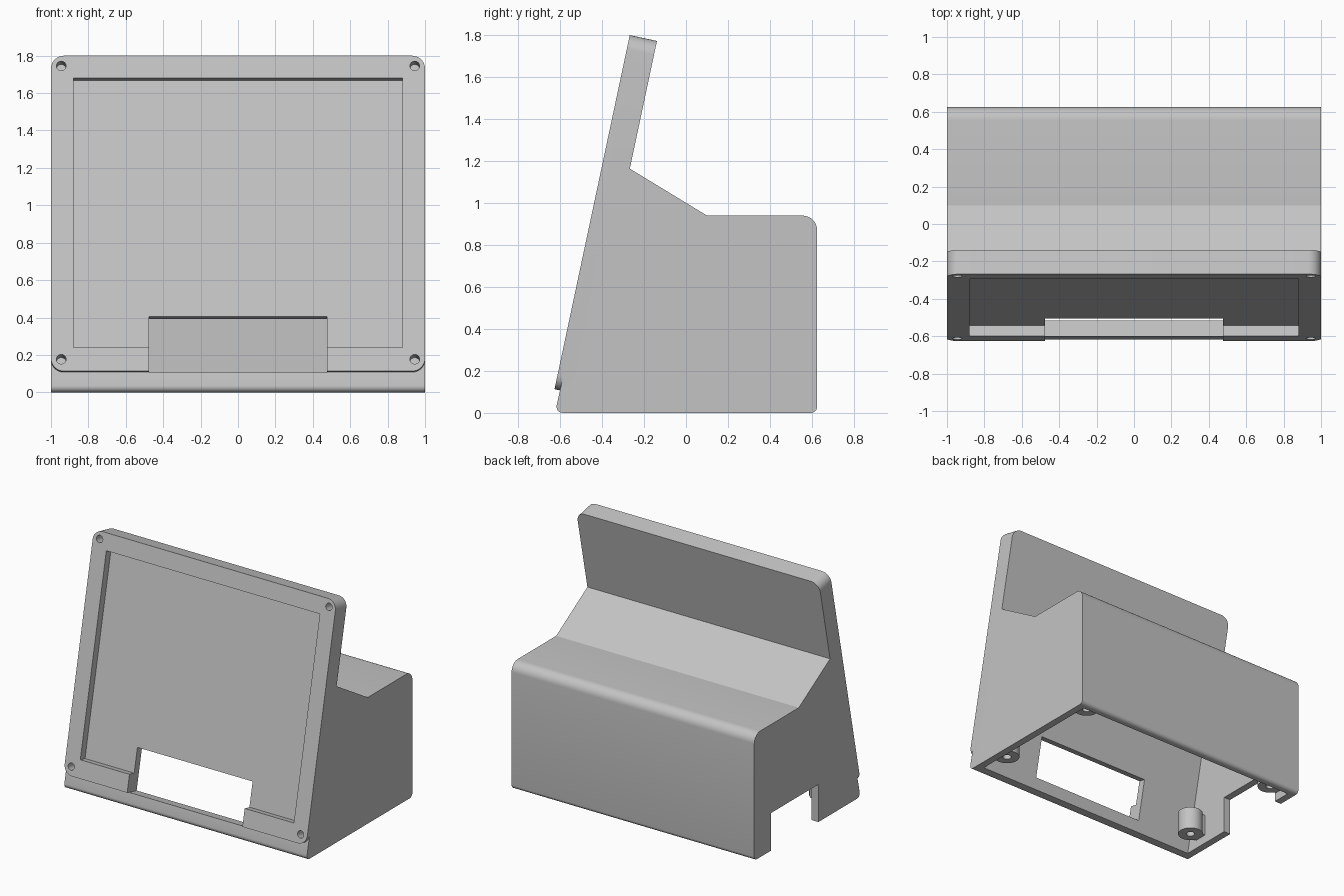
import bpy, bmesh, math
from mathutils import Matrix

if "Cube" in bpy.data.objects:
    bpy.data.objects.remove(bpy.data.objects["Cube"], do_unlink=True)

grey = bpy.data.materials.new("matte grey")
grey.use_nodes = True
colour = (0.55, 0.55, 0.55, 1)
grey.diffuse_color = colour
grey.node_tree.nodes["Principled BSDF"].inputs["Base Color"].default_value = colour

TILT = math.radians(12)
S, C = math.sin(TILT), math.cos(TILT)
FOOT = -0.6505   # where the tilted front plane meets the ground

# Working planes: side profile (y, z), tilted screen face (x, up the slope), floor (x, y)
SIDE = Matrix(((0, 0, 1, 0), (1, 0, 0, 0), (0, 1, 0, 0), (0, 0, 0, 1)))
FACE = Matrix(((1, 0, 0, 0), (0, S, -C, FOOT), (0, C, S, 0), (0, 0, 0, 1)))
FLOOR = Matrix.Identity(4)


def prism(name, points, low, high, plane):
    """Extrude a flat outline from low to high along the plane's normal."""
    bm = bmesh.new()
    bottom = [bm.verts.new((u, v, low)) for u, v in points]
    top = [bm.verts.new((u, v, high)) for u, v in points]
    bm.faces.new(bottom)
    bm.faces.new(top)
    for i in range(len(points)):
        j = (i + 1) % len(points)
        bm.faces.new((bottom[i], bottom[j], top[j], top[i]))
    bmesh.ops.transform(bm, matrix=plane, verts=bm.verts)
    bmesh.ops.recalc_face_normals(bm, faces=bm.faces)
    mesh = bpy.data.meshes.new(name)
    bm.to_mesh(mesh)
    bm.free()
    mesh.materials.append(grey)
    obj = bpy.data.objects.new(name, mesh)
    bpy.context.collection.objects.link(obj)
    return obj


def rect(u0, u1, v0, v1):
    return [(u0, v0), (u1, v0), (u1, v1), (u0, v1)]


def arc(u, v, r, start, end, steps):
    angles = [math.radians(start + (end - start) * i / steps) for i in range(steps + 1)]
    return [(u + r * math.cos(a), v + r * math.sin(a)) for a in angles]


def circle(u, v, r, sides=32):
    return arc(u, v, r, 0, 360, sides)[:-1]


def rounded(u0, u1, v0, v1, r):
    return (arc(u1 - r, v1 - r, r, 0, 90, 8) + arc(u0 + r, v1 - r, r, 90, 180, 8)
            + arc(u0 + r, v0 + r, r, 180, 270, 8) + arc(u1 - r, v0 + r, r, 270, 360, 8))


def combine(target, tool, operation):
    mod = target.modifiers.new("combine", 'BOOLEAN')
    mod.operation = operation
    mod.solver = 'EXACT'
    mod.object = tool
    bpy.context.view_layer.objects.active = target
    bpy.ops.object.modifier_apply(modifier=mod.name)
    bpy.data.objects.remove(tool, do_unlink=True)


def add(tool):
    combine(case, tool, 'UNION')


def cut(tool):
    combine(case, tool, 'DIFFERENCE')


# Main housing, set slightly behind the screen face
profile = (arc(0.595, 0.03, 0.03, -90, 0, 6) + arc(0.555, 0.87, 0.07, 0, 90, 8)
           + [(0.10, 0.94), (-0.27, 1.165), (-0.30, 1.183), (-0.36, 1.18)]
           + arc(-0.587, 0.03, 0.03, 168, 270, 6))
case = prism("stand_case", profile, -1, 1, SIDE)

# Tilted screen plate with rounded corners
add(prism("screen_plate", rounded(-1, 1, 0.1155, 1.84, 0.07), -0.1325, 0, FACE))

# Hollow inside, open at the bottom
inside = [(0.57, -0.1), (0.57, 0.85), (0.54, 0.88), (0.083, 0.88),
          (-0.297, 1.112), (FOOT + 0.1175 - 0.1 * S / C, -0.1)]
cut(prism("cavity", inside, -0.945, 0.945, SIDE))

# Screen recess and the connector opening below it
cut(prism("recess", rect(-0.88, 0.88, 0.245, 1.7175), -0.057, 0.1, FACE))
cut(prism("opening", rect(-0.475, 0.475, 0.113, 0.426), -0.2, 0.1, FACE))

# Cable notch in one side wall
cut(prism("notch", rect(-0.13, 0.43, -0.1, 0.28), -1.1, -0.9, SIDE))

# Screw holes in the plate corners
for x in (-0.945, 0.945):
    for s in (0.181, 1.784):
        cut(prism("screw_hole", circle(x, s, 0.026, 24), -0.08, 0.1, FACE))

# Screw bosses for the base, each webbed to its side wall
for side in (-1, 1):
    for y in (-0.39, 0.49):
        x = side * 0.85
        add(prism("boss", circle(x, y, 0.088), 0.06, 0.23, FLOOR))
        ends = sorted((x, side * 0.97))
        add(prism("web", rect(*ends, y - 0.05, y + 0.05), 0.065, 0.225, FLOOR))
        cut(prism("boss_hole", circle(x, y, 0.03, 24), 0, 0.17, FLOOR))

# Smooth rounded edges, keep creases sharp
for obj in bpy.context.selected_objects:
    obj.select_set(False)
case.select_set(True)
bpy.context.view_layer.objects.active = case
bpy.ops.object.shade_smooth_by_angle(angle=math.radians(25))
